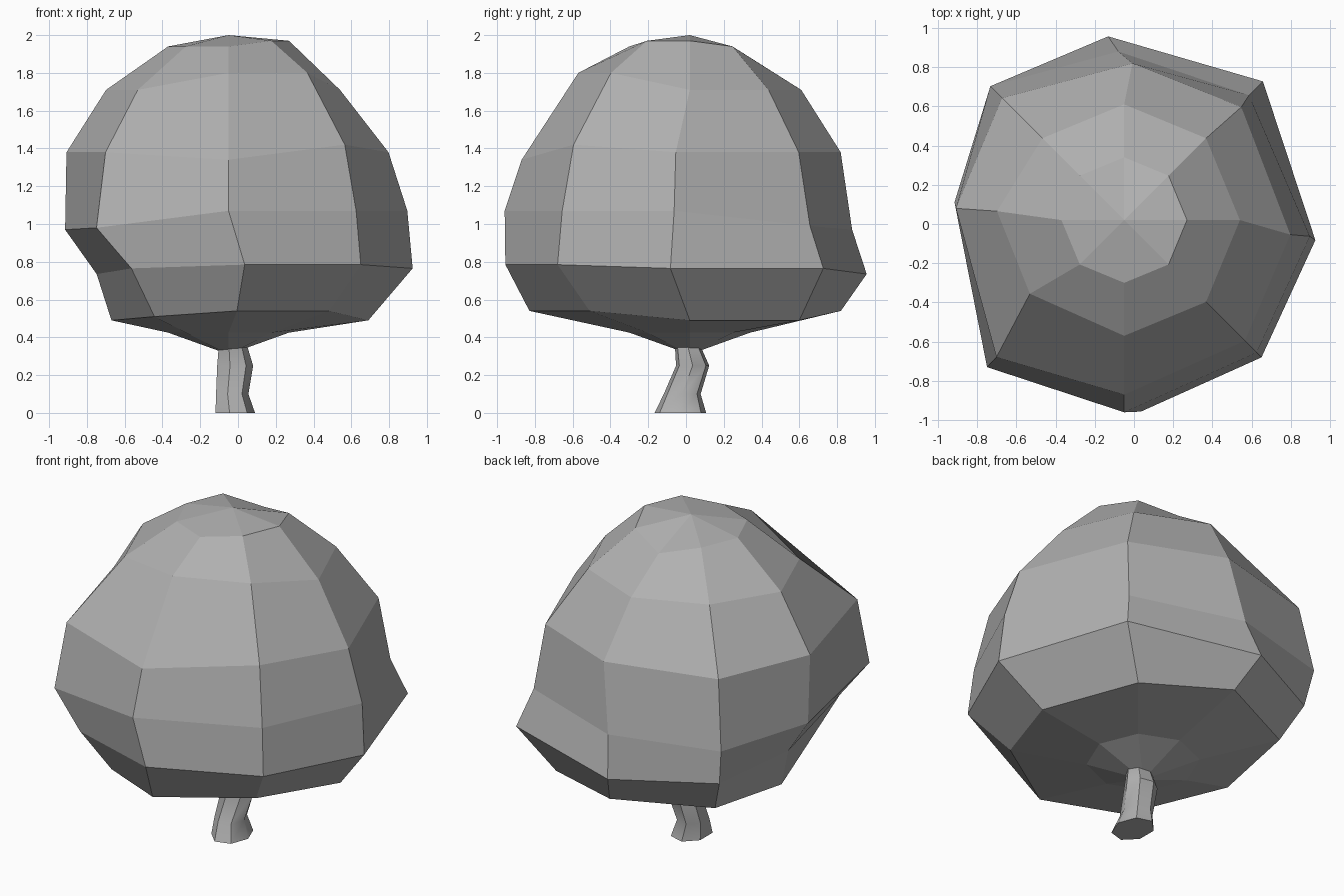
import bpy
import bmesh
from math import radians, cos, sin, tau
from mathutils import Vector

default_cube = bpy.data.objects.get("Cube")
if default_cube:
    bpy.data.objects.remove(default_cube, do_unlink=True)

# One plain mid grey for the whole tree
grey = bpy.data.materials.new("mid grey")
grey.use_nodes = True
colour = (0.435, 0.435, 0.435, 1)
grey.diffuse_color = colour
grey.node_tree.nodes["Principled BSDF"].inputs["Base Color"].default_value = colour


def loft(name, rings, bottom_tip=None, top_tip=None):
    """Skin a stack of rings, listed bottom to top, closing each end with a fan or a flat cap."""
    bm = bmesh.new()
    loops = [[bm.verts.new(point) for point in ring] for ring in rings]
    sides = len(loops[0])
    for lower, upper in zip(loops, loops[1:]):
        for i in range(sides):
            j = (i + 1) % sides
            bm.faces.new((lower[i], lower[j], upper[j], upper[i]))
    for loop, tip in ((loops[0], bottom_tip), (loops[-1], top_tip)):
        if tip is None:
            bm.faces.new(loop)
        else:
            point = bm.verts.new(tip)
            for i in range(sides):
                bm.faces.new((loop[i], loop[(i + 1) % sides], point))
    bmesh.ops.recalc_face_normals(bm, faces=bm.faces)
    mesh = bpy.data.meshes.new(name)
    bm.to_mesh(mesh)
    bm.free()
    mesh.materials.append(grey)
    obj = bpy.data.objects.new(name, mesh)
    bpy.context.collection.objects.link(obj)
    return obj


# Compass directions of the eight columns of the crown, counter-clockwise from +x
SIDES = ["left", "back_left", "back", "back_right",
         "right", "front_right", "front", "front_left"]
AXIS = Vector((-0.05, 0.02, 0))


def crown_ring(height, radii, lifts={}, swirl={}):
    """Eight points about the crown axis; lifts are height changes, swirl is in degrees."""
    if isinstance(radii, float):
        radii = [radii] * len(SIDES)
    points = []
    for i, (side, radius) in enumerate(zip(SIDES, radii)):
        angle = tau * i / len(SIDES) + radians(swirl.get(side, 0))
        z = height + lifts.get(side, 0)
        points.append(AXIS + Vector((radius * cos(angle), radius * sin(angle), z)))
    return points


# Crown: a lumpy eight-sided ball, from the underside to the top
crown_rings = [
    crown_ring(0.425, 0.32),
    crown_ring(0.49, [.74, .78, .80, .77, .62, .74, .85, .75],
               lifts=dict(back=.05, front=.05, front_left=.05, front_right=.02, back_right=.04),
               swirl=dict(front=3, front_right=13, back_left=3)),
    crown_ring(0.765, [.98, 1.0, .94, .91, .70, .92, .98, .99],
               lifts=dict(front=.02, front_left=.02, back=-.03, right=-.03, back_right=-.02),
               swirl=dict(left=-6, back=5, right=-4, front=5, front_right=11)),
    crown_ring(0.97, [.95, .90, .86, .965, .87, 1.025, .98, .955],
               lifts=dict(left=.1, front=.1, front_left=.1, back_left=.02, front_right=.01),
               swirl=dict(left=-5, back=2, right=-6, front_right=2)),
    crown_ring(1.38, [.85, .83, .80, .88, .86, .955, .89, .87],
               lifts=dict(front=-.04, front_left=.04),
               swirl=dict(left=-5, back=-3, right=-4, front_right=2, back_left=-1)),
    crown_ring(1.71, [.59, .59, .59, .59, .65, .61, .59, .59],
               lifts=dict(front=.09, front_left=.09),
               swirl=dict(right=-4, front_right=-7)),
    crown_ring(1.94, 0.32,
               lifts=dict(left=.03, front_left=.03, back=-.06)),
]
loft("crown", crown_rings, AXIS + Vector((0, 0, 0.31)), AXIS + Vector((0, 0, 2)))


# Trunk: a short bent stem with a splayed foot, smooth along its length
def trunk_ring(x, y, z, width, depth, sides=7):
    return [Vector((x + width * cos(tau * i / sides), y + depth * sin(tau * i / sides), z))
            for i in range(sides)]


trunk = loft("trunk", [
    trunk_ring(-.02, -.03, 0, .11, .14),
    trunk_ring(-.035, -.02, .1, .09, .1),
    trunk_ring(-.02, .035, .25, .1, .09),
    trunk_ring(-.03, .01, .35, .08, .07),
])
bpy.ops.object.select_all(action="DESELECT")
trunk.select_set(True)
bpy.context.view_layer.objects.active = trunk
bpy.ops.object.shade_smooth_by_angle(angle=radians(42))
